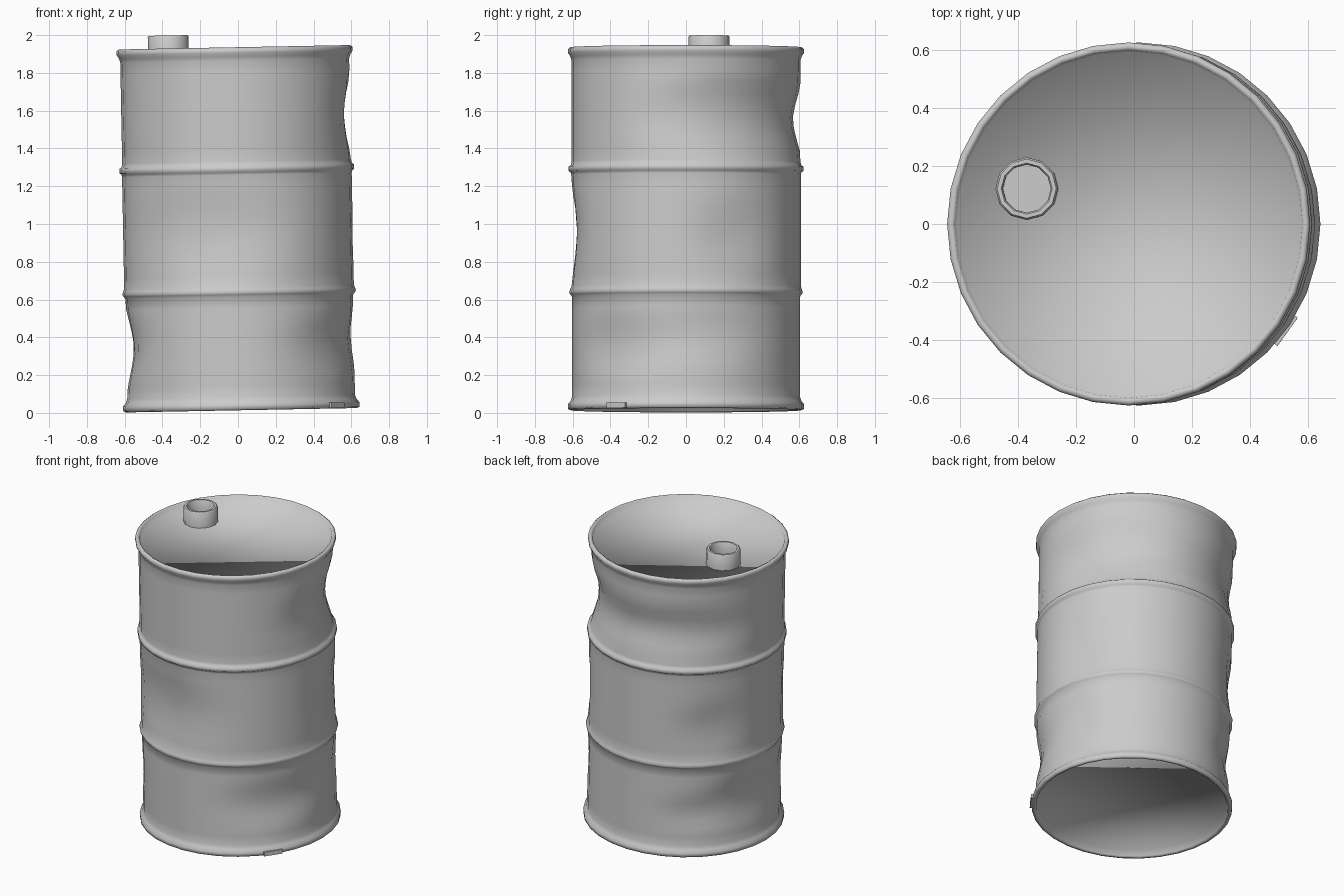
import bpy, bmesh, math, random
from mathutils import Matrix

if "Cube" in bpy.data.objects:
    bpy.data.objects.remove(bpy.data.objects["Cube"])

random.seed(4)
TILT = Matrix.Translation((0.018, 0, 0)) @ Matrix.Rotation(-0.019, 4, 'Y')

steel = bpy.data.materials.new("grey steel")
steel.diffuse_color = (0.6, 0.6, 0.6, 1)
steel.use_nodes = True
steel.node_tree.nodes["Principled BSDF"].inputs["Base Color"].default_value = steel.diffuse_color


def finish(name, bm, angle=None):
    """Turn a bmesh into a tilted, smooth object."""
    bmesh.ops.recalc_face_normals(bm, faces=bm.faces)
    mesh = bpy.data.meshes.new(name)
    bm.to_mesh(mesh)
    bm.free()
    mesh.transform(TILT)
    mesh.materials.append(steel)
    ob = bpy.data.objects.new(name, mesh)
    bpy.context.collection.objects.link(ob)
    bpy.ops.object.select_all(action='DESELECT')
    ob.select_set(True)
    bpy.context.view_layer.objects.active = ob
    if angle is None:
        bpy.ops.object.shade_smooth()
    else:
        bpy.ops.object.shade_smooth_by_angle(angle=math.radians(angle))
    return ob


def lathe(profile, sides, shape=None, centre=(0, 0)):
    """Spin (radius, height) points and cap both ends."""
    bm = bmesh.new()
    rings = []
    for r, z in profile:
        ring = []
        for i in range(sides):
            a = math.tau * i / sides
            rr = shape(r, z, a) if shape else r
            ring.append(bm.verts.new((centre[0] + rr * math.cos(a),
                                      centre[1] + rr * math.sin(a), z)))
        rings.append(ring)
    for lo, hi in zip(rings, rings[1:]):
        for i in range(sides):
            j = (i + 1) % sides
            bm.faces.new((lo[i], lo[j], hi[j], hi[i]))
    bm.faces.new(rings[0])
    bm.faces.new(rings[-1])
    return bm


# dents: direction (deg), height, half width (deg), half height, depth
DENTS = [
    (35, 1.56, 75, 0.28, 0.056), (115, 1.55, 60, 0.22, 0.040),
    (-105, 0.95, 52, 0.34, 0.036), (22, 0.90, 26, 0.28, 0.025),
    (140, 0.88, 24, 0.25, 0.025),
    (175, 0.35, 50, 0.25, 0.042), (130, 0.30, 25, 0.16, 0.020),
    (-35, 0.35, 40, 0.22, 0.030), (10, 0.40, 35, 0.20, 0.020),
]


def dented(r, z, a):
    if not (0.1 < z < 1.86) or r > 0.6095:
        return r
    total = 0
    for ang, h, wide, tall, depth in DENTS:
        da = (math.degrees(a) - ang + 180) % 360 - 180
        d = (da / wide) ** 2 + ((z - h) / tall) ** 2
        if d < 1:
            total += depth * (1 - d) ** 2
    return r - total * random.uniform(0.93, 1.07)


def wall(r, z0, z1, n):
    return [(r, z0 + (z1 - z0) * i / n) for i in range(n + 1)]


# drum body: recessed base, rolled rims, two hoops, recessed lid
profile = [(0.588, 0.06), (0.597, 0.022), (0.610, 0.014), (0.625, 0.020),
           (0.626, 0.045), (0.612, 0.062)]
profile += wall(0.603, 0.085, 0.615, 9)
profile += [(0.613, 0.627), (0.619, 0.638), (0.614, 0.652)]
profile += wall(0.608, 0.67, 1.26, 10)
profile += [(0.610, 1.272), (0.621, 1.280), (0.621, 1.304), (0.610, 1.312)]
profile += wall(0.606, 1.33, 1.865, 9)
profile += [(0.612, 1.886), (0.625, 1.906), (0.626, 1.926), (0.613, 1.936),
            (0.600, 1.930), (0.592, 1.898)]
finish("drum_body", lathe(profile, 32, dented))

# filler neck standing on the lid, open at the top
neck = [(0.108, 1.885), (0.108, 1.998), (0.102, 2.005), (0.088, 2.005),
        (0.083, 1.998), (0.083, 1.915)]
finish("filler_neck", lathe(neck, 12, centre=(-0.35, 0.122)), 40)

# small catch on the bottom rim
ang = math.radians(-36)
bm = bmesh.new()
bmesh.ops.create_cube(bm, size=1, matrix=Matrix.Rotation(ang, 4, 'Z')
                      @ Matrix.Translation((0.620, 0, 0.031))
                      @ Matrix.Diagonal((0.026, 0.12, 0.028, 1)))
finish("rim_catch", bm, 30)
